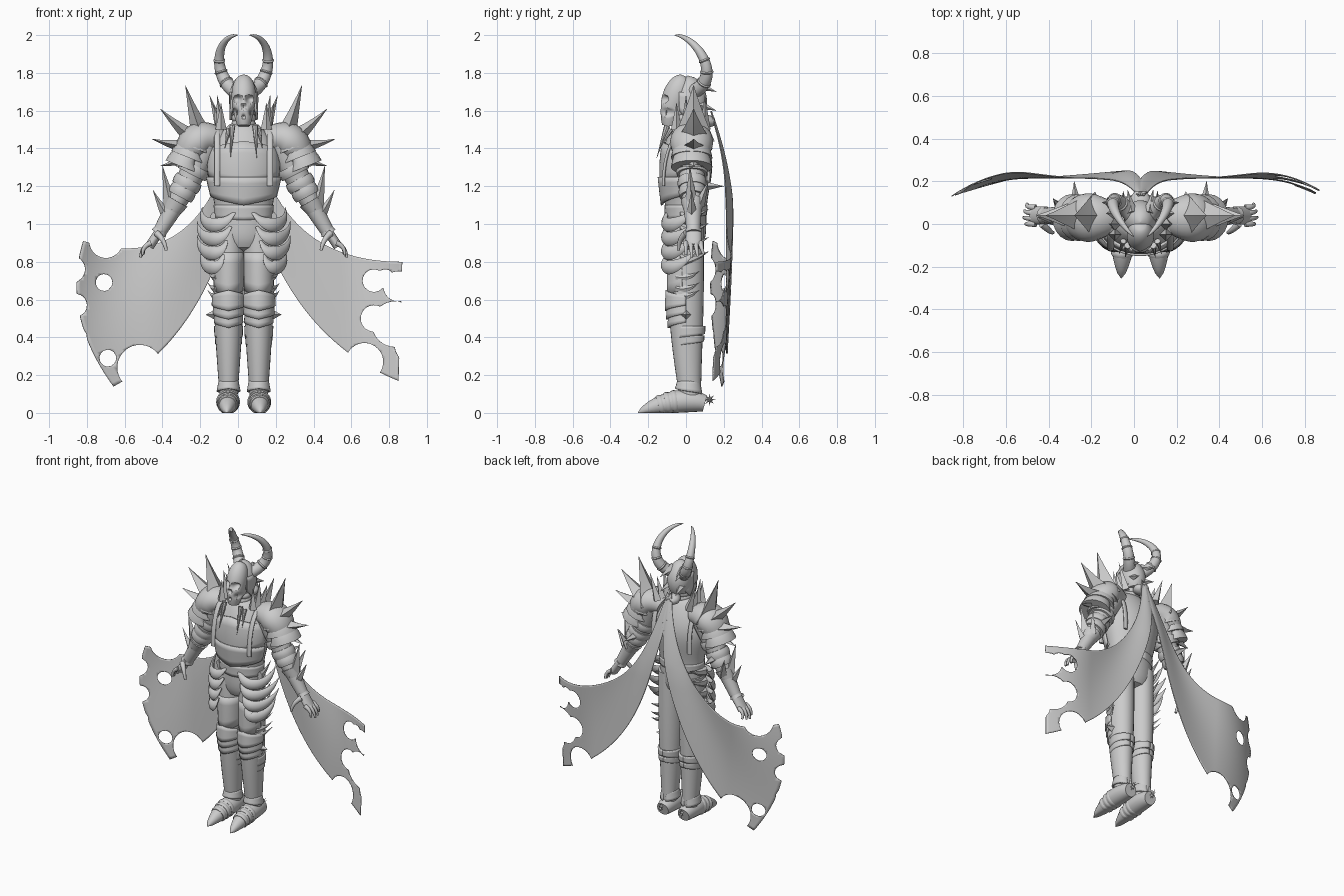
import bpy, bmesh, math
from mathutils import Vector

cube = bpy.data.objects.get("Cube")
if cube:
    bpy.data.objects.remove(cube)

shade = (0.6, 0.6, 0.6, 1)
grey = bpy.data.materials.new("plain grey")
grey.use_nodes = True
grey.diffuse_color = shade
grey.node_tree.nodes["Principled BSDF"].inputs["Base Color"].default_value = shade

BODY_X = .03  # the figure stands slightly off the centre of its cape
X, Y, Z = Vector((1, 0, 0)), Vector((0, 1, 0)), Vector((0, 0, 1))
made = []


def finish(bm, name, mirror=False, thick=0, offset=BODY_X):
    bmesh.ops.recalc_face_normals(bm, faces=bm.faces[:])
    mesh = bpy.data.meshes.new(name)
    bm.to_mesh(mesh)
    bm.free()
    mesh.materials.append(grey)
    ob = bpy.data.objects.new(name, mesh)
    ob.location.x = offset
    bpy.context.collection.objects.link(ob)
    if thick:
        ob.modifiers.new("thickness", "SOLIDIFY").thickness = thick
    if mirror:
        ob.modifiers.new("mirror", "MIRROR")
    made.append(ob)


def bezier(points, t):
    points = [Vector(p) for p in points]
    while len(points) > 1:
        points = [p.lerp(q, t) for p, q in zip(points, points[1:])]
    return points[0]


def hump(t):
    return max(math.sin(math.pi * t), 0)


def loft(name, path, width, ratio=1, sides=20, steps=16, up=Y, shape=None):
    """Skin along a curve; width is a rule of the way travelled, ratio scales it along up."""
    bm = bmesh.new()
    rings = []
    for i in range(steps + 1):
        t = i / steps
        centre = bezier(path, t)
        ahead = (bezier(path, t + .01) - bezier(path, t - .01)).normalized()
        side = ahead.cross(up).normalized()
        top = side.cross(ahead)
        radius = max(width(t), .001)
        ring = []
        for j in range(sides):
            a = math.tau * j / sides
            co = centre + radius * (side * math.cos(a) + top * math.sin(a) * ratio)
            ring.append(bm.verts.new(shape(co) if shape else co))
        rings.append(ring)
    for r, s in zip(rings, rings[1:]):
        for j in range(sides):
            n = (j + 1) % sides
            bm.faces.new((r[j], r[n], s[n], s[j]))
    bm.faces.new(rings[0])
    bm.faces.new(rings[-1])
    finish(bm, name, mirror=path[0][0] > 0)


def spike(name, base, tip, radius, ratio=1, sag=0, sides=4):
    """Tapering thorn; sag makes it curl upward."""
    base, tip = Vector(base), Vector(tip)
    run = tip - base
    up = X if abs(run.y) > max(abs(run.x), abs(run.z)) else Y
    loft(name, [base, (base + tip) / 2 - Z * sag, tip], lambda t: radius * (1 - t), ratio, sides, 6, up)


def band(name, path, start, end, width, **options):
    """Raised ring hugging part of a limb."""
    loft(name, [bezier(path, start), bezier(path, end)],
         lambda t: width((start + end) / 2) + .005 * hump(t), steps=4, **options)


def plate(name, body, low, high, spread, dip=0, peak=0, gap=.005, flare=0, turn=0):
    """Armour plate following a body's girth; its edges may come to a point."""
    x, y, girth, ratio = body
    bm = bmesh.new()
    n, m = 24, 4
    grid = []
    for i in range(n + 1):
        u = 2 * i / n - 1
        point = 1 - abs(u)
        a = math.radians(turn + spread * u)
        column = []
        for j in range(m + 1):
            v = j / m
            r = girth(low + (high - low) * v) + gap + flare * (1 - v)
            z = (low - dip * point) * (1 - v) + (high + peak * point) * v
            column.append(bm.verts.new((x + r * math.sin(a), y - r * ratio * math.cos(a), z)))
        grid.append(column)
    for c, d in zip(grid, grid[1:]):
        for j in range(m):
            bm.faces.new((c[j], d[j], d[j + 1], c[j + 1]))
    finish(bm, name, mirror=x > 0, thick=.012)


def torso_girth(z):
    t = (z - .85) / .7
    return .18 * hump(t) ** .3 + .02 * math.cos(9 * t)


def leg_girth(z):
    t = 1 - z
    return .08 - .03 * t + .01 * math.sin(4 * t)


def head_girth(z):
    return .07


TORSO = (0, 0, torso_girth, .72)
LEG = (.08, 0, leg_girth, 1.25)
SHIN = (.08, .015, leg_girth, 1.15)
HEAD = (0, 0, head_girth, 1.15)

# Torso, breastplate and collar
loft("torso", [(0, 0, .85), (0, 0, 1.55)], lambda t: torso_girth(.85 + .7 * t), .72, sides=32, steps=28)
plate("breastplate", TORSO, 1.25, 1.4, 80, dip=.06, peak=.04)
plate("belly_plate", TORSO, 1.15, 1.25, 80, dip=.05)
plate("belt", TORSO, 1.05, 1.1, 180, dip=.03)
loft("chest_strap", [(.14, -.12, 1.2), (.14, -.12, 1.6), (.14, .14, 1.6), (.14, .12, 1.2)],
     lambda t: .008, 2, up=X)
for z in (1.5, 1.53, 1.56):
    loft("neck_ring", [(0, 0, z - .02), (0, 0, z + .02)], lambda t: .055 + .01 * hump(t), steps=4)
spike("chest_strand", (.06, -.1, 1.52), (.07, -.155, 1.35), .016, sides=8)
spike("outer_chest_strand", (.08, -.08, 1.5), (.1, -.14, 1.4), .014, sides=8)

# Skull with sunken eyes, nose and cheeks
PITS = [(.03, 1.66, .025), (0, 1.62, .015), (.05, 1.59, .025), (0, 1.57, .012)]


def sculpt(co):
    if co.y < -.03:
        for x, z, r in PITS:
            d = math.hypot(abs(co.x) - x, co.z - z) / r
            co.y += 1.4 * r * max(0, 1 - d * d)
    return co


loft("skull", [(0, -.09, 1.52), (0, -.07, 1.68), (0, 0, 1.78)],
     lambda t: .075 * hump(.1 + .9 * t) ** .4 * (.7 + .3 * t), 1.1, sides=56, steps=44, shape=sculpt)
loft("helmet", [(0, .035, 1.57), (0, .01, 1.785)], lambda t: .078 * hump(.15 + .85 * t) ** .5, 1.1, sides=32)
for side in (-1, 1):
    plate("cheek_guard", HEAD, 1.6, 1.7, 35, dip=.05, turn=100 * side)
for i in range(4):
    x, y = .005 + .01 * i, .003 * i - .115
    spike("tooth", (x, y, 1.6), (x, y, 1.56), .006)
for z in (1.7, 1.6):
    spike("helmet_fin", (.04, .05, z + .04), (.06, .16, z), .03)

# Ringed horns
HORN = [(.04, .04, 1.7), (.17, .2, 1.78), (.15, .05, 2), (.03, -.06, 2)]


def horn_girth(t):
    return .039 * (1 - t) ** .6


loft("horn", HORN, horn_girth, steps=28, up=X - Y)
for i in range(3):
    band("horn_ring", HORN, .15 + .15 * i, .18 + .15 * i, horn_girth, up=X - Y)

# Layered shoulders with a fan of blades
loft("shoulder", [(.12, .03, 1.44), (.28, .03, 1.5), (.3, .03, 1.3)],
     lambda t: .06 + .035 * hump(t), 1.2)
for i in range(3):
    x, z = .2 + .03 * i, 1.45 - .05 * i
    loft("shoulder_lame", [(x, .03, z), (x + .04, .03, z), (x + .06, .03, z - .05)],
         lambda t: .07 + .03 * t ** .5, 1.1)
for i in range(4):
    a = math.radians(72 - 31 * i)
    ray = X * math.cos(a) + Z * math.sin(a)
    root = Vector((.2, .04, 1.4))
    spike("shoulder_spike", root + ray * .04, root + ray * (.35 - .03 * i), .062 - .005 * i, 1.8, .02)
    y = .05 * i - .05
    spike("neck_spike", (.12, y, 1.5), (.12 + .02 * i, y, 1.64 + .04 * (i % 2)), .03)

# Arms, bands and forearm blades
ARM = [(.2, .03, 1.42), (.3, .03, 1.2), (.45, .04, .95)]


def arm_girth(t):
    return .085 - .05 * t


loft("arm", ARM, arm_girth)
for t in (.25, .4, .5):
    band("arm_band", ARM, t, t + .1, lambda t: arm_girth(t) + .01)
loft("gauntlet", [bezier(ARM, .65), bezier(ARM, 1)], lambda t: .062 - .05 * t + .03 * t ** 4)
spike("forearm_blade", (.38, .03, 1.08), (.43, .02, 1.31), .045, sag=.03)
spike("short_forearm_blade", (.4, .03, 1.04), (.48, .03, 1.18), .035, sag=.02)
spike("rear_forearm_blade", (.37, .07, 1.1), (.41, .12, 1.23), .03)
spike("elbow_spike", (.3, .06, 1.2), (.31, .2, 1.2), .035)

# Hands
loft("palm", [(.44, .04, .97), (.5, .04, .88)], lambda t: .025, 1.7)
for i in range(4):
    y = .026 * i
    drop = .012 * abs(i - 1.3)
    loft("finger", [(.49, y, .9), (.54, y, .88), (.55 - drop, y * 1.2, .82 + drop)],
         lambda t: .015 - .008 * t, sides=10, steps=8)
loft("thumb", [(.46, 0, .95), (.42, -.04, .92), (.41, -.04, .86)], lambda t: .018 - .01 * t, sides=10, steps=8)

# Sweeping hip blades
for i in range(4):
    z = 1.06 - .075 * i
    reach = .22 + .03 * hump(i / 3)
    loft("hip_blade", [(.05 + .02 * i, -.1, z), (.13, -.15, z - .1), (.24, -.05, z - .08), (reach, .06, z + .03)],
         lambda t: .037 * hump(.1 + .9 * t), .5, sides=8, up=X - Y)
    spike("rear_hip_blade", (.16, -.03, z - .03), (.14, .12, z + .02), .035, .5, .02, sides=6)

# Legs, knees and greaves
loft("leg", [(.08, 0, 1), (.08, -.01, .5), (.08, .025, .05)],
     lambda t: leg_girth(1 - .95 * t), 1.2, sides=24, steps=30)
plate("thigh_plate", LEG, .65, .85, 80, dip=.03, gap=0)
for z in (.72, .66, .62):
    spike("thigh_thorn", (.14, -.05, z), (.19, .07, z + .03), .03, .5, .03)
for i in range(3):
    z = .48 + .045 * i
    plate("knee_plate", LEG, z, z + .05, 90, dip=.03, peak=.03, gap=.004 * i, flare=.005)
spike("knee_spike", (.13, 0, .52), (.2, 0, .52), .04)
plate("boot_cuff", SHIN, .42, .46, 180, dip=.03)
plate("boot_band", SHIN, .38, .41, 180, dip=.03, gap=.003)
plate("shin_plate", SHIN, .2, .33, 75, peak=.07, gap=0)
plate("ankle_flare", SHIN, .1, .17, 170, dip=-.03, flare=.015, gap=0)

# Pointed boots with spurs
BOOT = [(.08, .1, .05), (.08, -.05, .09), (.09, -.255, 0)]


def flatten(co):
    co.z = max(co.z, 0)
    return co


def boot_girth(t):
    return .06 * hump(.2 + .8 * t) ** .6


loft("boot", BOOT, boot_girth, up=Z, shape=flatten)
for t in (.45, .55, .65):
    band("boot_lame", BOOT, t, t + .08, boot_girth, up=Z, shape=flatten)
hub = Vector((.08, .125, .07))
spike("spur_stem", hub - Y * .05, hub, .015)
for i in range(8):
    a = math.tau * i / 8
    spike("spur_point", hub, hub + .03 * (Y * math.cos(a) + Z * math.sin(a)), .008)


# Torn cape in two wings
def cape(name, inner, outer, bulge, bites):
    bm = bmesh.new()
    across, along = 48, 96
    grid = []
    for i in range(along + 1):
        t = i / along
        row = []
        for j in range(across + 1):
            s = j / across
            x, z = bezier(inner, t).lerp(bezier(outer, t), s)
            row.append(bm.verts.new((x - bulge * s * (1 - s) * t ** 4, 0, z)))
        grid.append(row)
    for r, q in zip(grid, grid[1:]):
        for j in range(across):
            bm.faces.new((r[j], r[j + 1], q[j + 1], q[j]))
    for x, z, r in bites:  # cut a round tear, then pull its rim onto the circle
        centre = Vector((x, 0, z))
        inside = {v for v in bm.verts if (v.co - centre).length < r}
        doomed = [f for f in bm.faces if all(v in inside for v in f.verts)]
        bmesh.ops.delete(bm, geom=doomed, context="FACES")
        for v in bm.verts:
            away = v.co - centre
            if away.length < r:
                v.co = centre + away.normalized() * r
    for v in bm.verts:
        x, z = abs(v.co.x - BODY_X), v.co.z
        fold = math.sin(9 * math.atan2(x, 1.6 - z) + 1) * min(1, 3.3 - 2 * z)
        v.co.y = .235 + .018 * fold - .28 * max(0, z - 1) ** 2 - .9 * max(0, x - .52) ** 2
    finish(bm, name, thick=.005, offset=0)


cape("left_cape", [(0, 1.55), (.06, 1), (.27, .4), (.85, .17)],
     [(.05, 1.6), (.15, 1.1), (.35, .8), (.87, .8)], 0,
     [(.83, .47, .12), (.72, .5, .07), (.93, .36, .1), (.85, .67, .08), (.72, .7, .06), (.78, .71, .05),
      (.67, .27, .1)])
cape("right_cape", [(.06, 1.55), (0, 1), (-.17, .4), (-.66, .14)],
     [(.02, 1.6), (-.1, 1.1), (-.3, .75), (-.82, .91)], .4,
     [(-.71, .69, .045), (-.69, .29, .045), (-.86, .57, .06), (-.88, .76, .07), (-.85, .4, .05),
      (-.52, .24, .12), (-.7, .91, .09)])
loft("cape_knot", [(0, .06, 1.55), (0, .15, 1.54)], lambda t: .03 + .02 * hump(t), .7, up=Z)

bpy.ops.object.select_all(action="DESELECT")
for ob in made:
    ob.select_set(True)
bpy.context.view_layer.objects.active = made[0]
bpy.ops.object.shade_smooth_by_angle(angle=math.radians(40))
